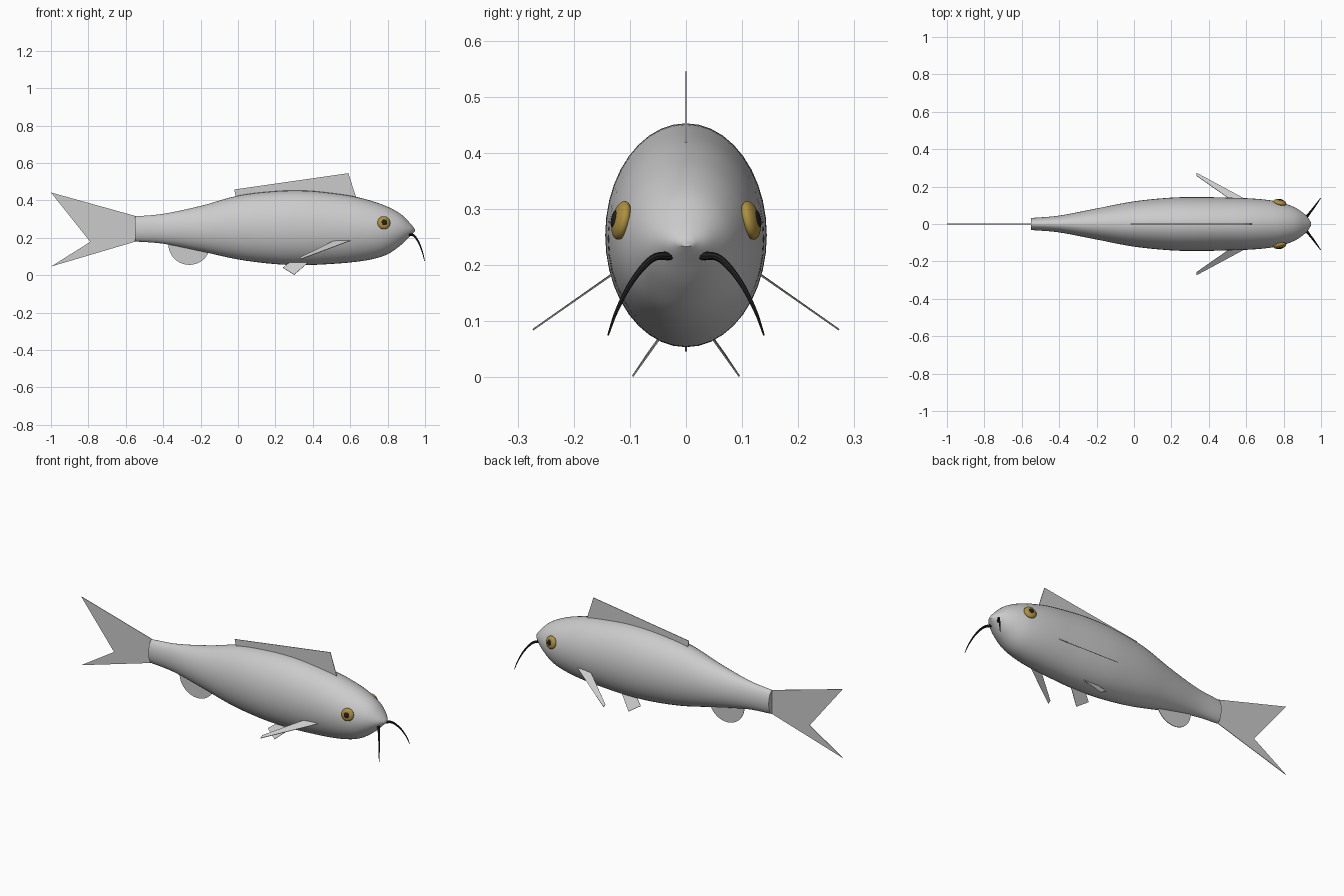
import bpy, bmesh, math
from mathutils import Vector

if "Cube" in bpy.data.objects:
    bpy.data.objects.remove(bpy.data.objects["Cube"])


def material(name, rgb):
    m = bpy.data.materials.new(name)
    m.diffuse_color = (*rgb, 1)
    m.use_nodes = True
    m.node_tree.nodes["Principled BSDF"].inputs["Base Color"].default_value = m.diffuse_color
    return m


GOLD = material("gold", (0.42, 0.28, 0.05))
BLACK = material("black", (0.015, 0.015, 0.015))


def finish(bm, name, mat=None, smooth=True):
    bmesh.ops.recalc_face_normals(bm, faces=bm.faces)
    me = bpy.data.meshes.new(name)
    bm.to_mesh(me)
    bm.free()
    ob = bpy.data.objects.new(name, me)
    bpy.context.collection.objects.link(ob)
    if mat:
        me.materials.append(mat)
    if smooth:
        bpy.ops.object.select_all(action='DESELECT')
        ob.select_set(True)
        bpy.context.view_layer.objects.active = ob
        bpy.ops.object.shade_smooth_by_angle(angle=math.radians(40))
    return ob


def spline(pts, steps):
    """Catmull-Rom samples through points of any dimension."""
    p = [Vector(q) for q in pts]
    p = [2 * p[0] - p[1]] + p + [2 * p[-1] - p[-2]]
    out = []
    for i in range(1, len(p) - 2):
        a, b, c, d = p[i - 1:i + 3]
        for k in range(steps):
            t = k / steps
            out.append(0.5 * (2 * b + (c - a) * t + (2 * a - 5 * b + 4 * c - d) * t * t
                              + (3 * b - a - 3 * c + d) * t ** 3))
    return out + [p[-2]]


def loft(rings, name, mat=None):
    bm = bmesh.new()
    vs = [[bm.verts.new(v) for v in r] for r in rings]
    n = len(vs[0])
    for a, b in zip(vs, vs[1:]):
        for i in range(n):
            j = (i + 1) % n
            bm.faces.new((a[i], a[j], b[j], b[i]))
    bm.faces.new(vs[0])
    bm.faces.new(vs[-1])
    return finish(bm, name, mat)


def fin(name, pts, thick=0.003):
    bm = bmesh.new()
    bm.faces.new([bm.verts.new(p) for p in pts])
    bmesh.ops.triangulate(bm, faces=bm.faces)
    ob = finish(bm, name, smooth=False)
    mod = ob.modifiers.new("thickness", 'SOLIDIFY')
    mod.thickness = thick
    mod.offset = 0
    return ob


# Body: x, top z, bottom z, half width
stations = [
    (-0.55, 0.314, 0.180, 0.032), (-0.40, 0.328, 0.168, 0.045), (-0.20, 0.370, 0.128, 0.083),
    (0.0, 0.425, 0.084, 0.121), (0.20, 0.449, 0.059, 0.141), (0.36, 0.452, 0.054, 0.144),
    (0.50, 0.439, 0.060, 0.141), (0.62, 0.421, 0.070, 0.137), (0.72, 0.395, 0.086, 0.128),
    (0.80, 0.366, 0.112, 0.112), (0.87, 0.327, 0.160, 0.083), (0.92, 0.278, 0.208, 0.046),
    (0.945, 0.247, 0.233, 0.012)]
N = 40
rings = []
for x, top, bot, w in spline(stations, 5):
    c, h = (top + bot) / 2, (top - bot) / 2
    rings.append([(x, w * math.cos(2 * math.pi * i / N), c + h * math.sin(2 * math.pi * i / N))
                  for i in range(N)])
loft(rings, "body")

# Fins on the centre line
fin("dorsal_fin", [(x, 0, z) for x, z in
    [(-0.02, 0.458), (0.59, 0.545), (0.632, 0.415), (0.45, 0.43), (0.2, 0.43), (-0.01, 0.41)]])
fin("tail_fin", [(x, 0, z) for x, z in
    [(-0.54, 0.314), (-1.0, 0.442), (-0.79, 0.305), (-0.75, 0.272), (-0.733, 0.243),
     (-0.75, 0.212), (-0.79, 0.178), (-1.0, 0.046), (-0.54, 0.182)]])
arc = [math.pi + math.pi * i / 20 for i in range(21)]
fin("anal_fin", [(-0.26 + 0.112 * math.cos(a), 0, 0.165 + 0.11 * math.sin(a)) for a in arc])

for s, side in ((1, "left"), (-1, "right")):
    # Paired fins
    fin(side + "_pectoral_fin", [(x, s * y, z) for x, y, z in
        [(0.335, 0.273, 0.085), (0.335, 0.257, 0.096), (0.51, 0.135, 0.182), (0.61, 0.125, 0.188)]])
    fin(side + "_pelvic_fin", [(x, s * y, z) for x, y, z in
        [(0.30, 0.095, 0.002), (0.24, 0.07, 0.04), (0.285, 0.045, 0.075), (0.38, 0.045, 0.072)]])

    # Eye and pupil: flattened spheres turned to follow the head
    for name, pos, r, flat, mat in (("eye", (0.78, 0.115, 0.28), 0.035, 0.016, GOLD),
                                    ("pupil", (0.783, 0.1285, 0.283), 0.015, 0.004, BLACK)):
        bm = bmesh.new()
        bmesh.ops.create_uvsphere(bm, u_segments=24, v_segments=16, radius=1)
        bmesh.ops.scale(bm, verts=bm.verts, vec=(r, flat, r))
        ob = finish(bm, side + "_" + name, mat)
        ob.location = (pos[0], s * pos[1], pos[2])
        ob.rotation_euler = (s * math.radians(12), 0, -s * math.radians(12))

    # Barbel: tapered whisker
    path = spline([(0.915, s * 0.028, 0.217), (0.94, s * 0.06, 0.212), (0.967, s * 0.095, 0.173),
                   (0.987, s * 0.123, 0.12), (0.998, s * 0.139, 0.075)], 5)
    tube = []
    for i, p in enumerate(path):
        d = (path[min(i + 1, len(path) - 1)] - path[max(i - 1, 0)]).normalized()
        u = d.cross(Vector((1, 0, 0))).normalized()
        v = d.cross(u)
        r = 0.008 - 0.0065 * i / (len(path) - 1)
        tube.append([p + r * (u * math.cos(math.pi * k / 4) + v * math.sin(math.pi * k / 4))
                     for k in range(8)])
    loft(tube, side + "_barbel", BLACK)
